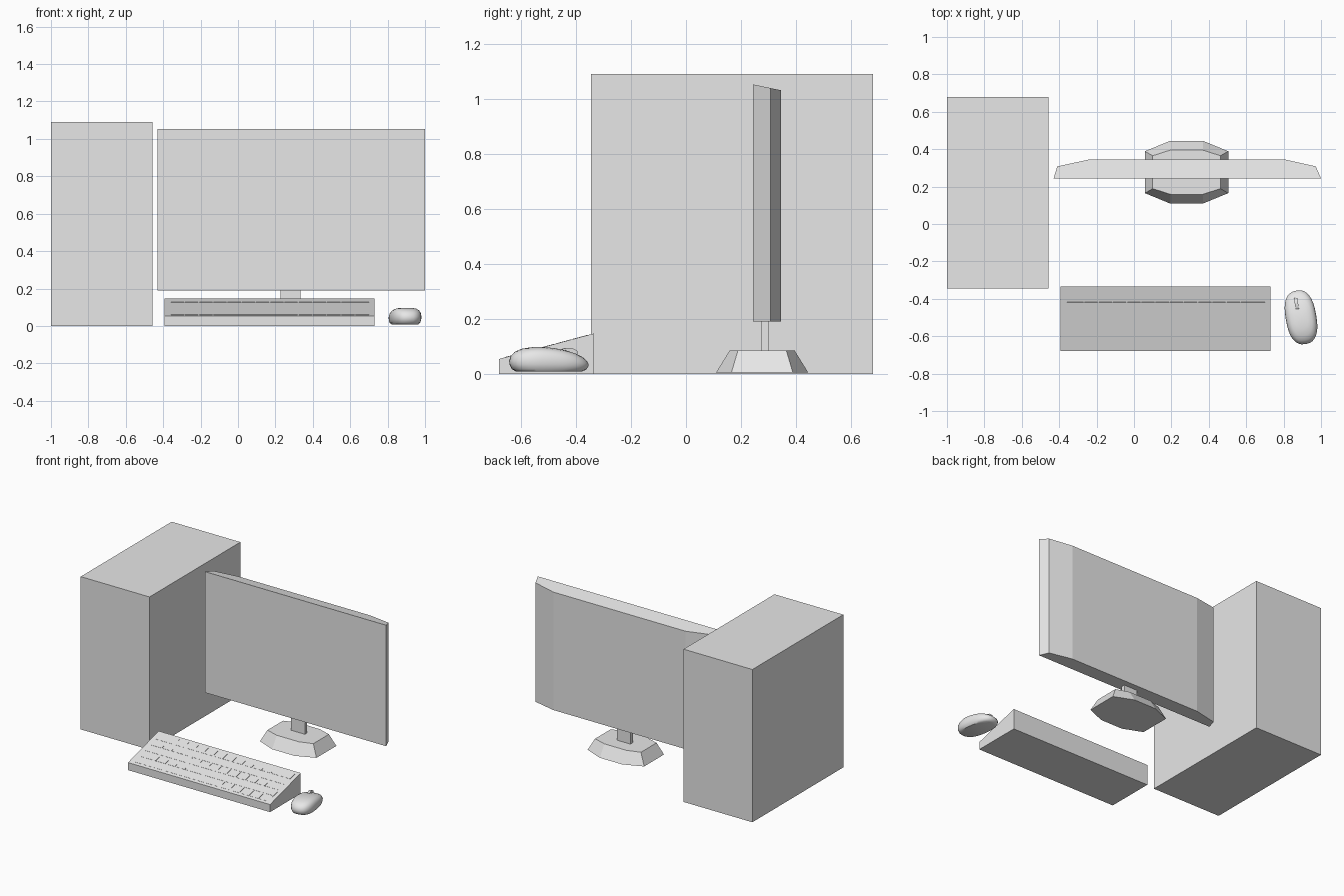
import bpy, bmesh, math
from mathutils import Matrix, Vector

cube = bpy.data.objects.get("Cube")
if cube:
    bpy.data.objects.remove(cube, do_unlink=True)

grey = bpy.data.materials.new("light_grey")
grey.use_nodes = True
COLOUR = (0.8, 0.8, 0.8, 1)
grey.diffuse_color = COLOUR
grey.node_tree.nodes["Principled BSDF"].inputs["Base Color"].default_value = COLOUR


def finish(name, bm, smooth=False):
    bmesh.ops.recalc_face_normals(bm, faces=bm.faces[:])
    mesh = bpy.data.meshes.new(name)
    bm.to_mesh(mesh)
    bm.free()
    mesh.materials.append(grey)
    obj = bpy.data.objects.new(name, mesh)
    bpy.context.collection.objects.link(obj)
    if smooth:
        bpy.ops.object.select_all(action='DESELECT')
        obj.select_set(True)
        bpy.context.view_layer.objects.active = obj
        bpy.ops.object.shade_smooth_by_angle(angle=math.radians(40))
    return obj


def add_box(bm, lo, hi, matrix=Matrix()):
    lo, hi = Vector(lo), Vector(hi)
    place = Matrix.Translation((lo + hi) / 2) @ Matrix.Diagonal((*(hi - lo), 1))
    bmesh.ops.create_cube(bm, size=1, matrix=matrix @ place)


def box(name, lo, hi):
    bm = bmesh.new()
    add_box(bm, lo, hi)
    return finish(name, bm)


def loft(name, rings, smooth=False):
    """Skin closed rings of equal length and cap both ends."""
    bm = bmesh.new()
    loops = [[bm.verts.new(p) for p in ring] for ring in rings]
    for a, b in zip(loops, loops[1:]):
        for i in range(len(a)):
            j = (i + 1) % len(a)
            bm.faces.new((a[i], a[j], b[j], b[i]))
    bm.faces.new(loops[0][::-1])
    bm.faces.new(loops[-1])
    return finish(name, bm, smooth)


# Computer case
box("computer_case", (-1, -0.345, 0), (-0.457, 0.68, 1.09))

# Monitor: flat front, chamfered back, top edge falling to the rear
plan = [(-0.43, 0.243), (1, 0.243), (0.972, 0.308),
        (0.806, 0.345), (-0.238, 0.345), (-0.41, 0.308)]
loft("monitor", [[(x, y, 0.19) for x, y in plan],
                 [(x, y, 1.053 - (y - 0.243) * 0.21) for x, y in plan]])
box("monitor_neck", (0.227, 0.275, 0.07), (0.335, 0.302, 0.2))


# Monitor base: tapered octagon
def octagon(hx, hy, cx, cy, z):
    quarter = [(hx, cy), (cx, hy)]
    pts = quarter + [(-x, y) for x, y in quarter[::-1]]
    pts += [(-x, -y) for x, y in pts]
    return [(0.281 + x, 0.277 + y, z) for x, y in pts]


loft("monitor_base", [octagon(0.223, 0.168, 0.087, 0.112, 0.004),
                      octagon(0.181, 0.118, 0.087, 0.088, 0.085)])

# Keyboard: wedge body
side = [(-0.68, 0), (-0.334, 0), (-0.334, 0.147), (-0.68, 0.054)]
loft("keyboard_body", [[(x, y, z) for y, z in side] for x in (-0.392, 0.729)])

# Keys: almost flush plates in staggered rows on the slope
slope = math.atan2(0.093, 0.346)
on_slope = Matrix.Translation((0, -0.68, 0.054)) @ Matrix.Rotation(slope, 4, 'X')
LEFT, RIGHT, PITCH, GAP = -0.365, 0.7, 0.076, 0.006
bm = bmesh.new()
for row in range(5):
    y = 0.022 + row * 0.064
    if row == 0:
        edges = [LEFT + PITCH * k for k in (0, 1, 2, 3, 9, 10, 11, 12, 13)]
    else:
        edges = [LEFT] + [LEFT + PITCH * (k + 0.25 * (4 - row)) for k in range(1, 13)]
    edges.append(RIGHT)
    for a, b in zip(edges, edges[1:]):
        add_box(bm, (a + GAP, y, -0.004), (b, y + 0.057, 0.001), on_slope)
finish("keyboard_keys", bm)

# Mouse: rounded rings under a hump that falls to the front
turn = Matrix.Translation((0.893, -0.499, 0)) @ Matrix.Rotation(math.radians(10), 4, 'Z')


def mouse_ring(scale, level, count=32):
    ring = []
    for i in range(count):
        a = 2 * math.pi * i / count
        c, s = math.cos(a), math.sin(a)
        x = 0.082 * scale * math.copysign(abs(c) ** 0.8, c)
        y = 0.145 * scale * math.copysign(abs(s) ** 0.8, s)
        top = 0.098 - 0.9 * (y + 0.055) ** 2
        ring.append(turn @ Vector((x, y, 0.008 + (top - 0.008) * level)))
    return ring


levels = [(0.82, 0), (0.93, 0.1), (0.99, 0.3), (1, 0.48), (0.96, 0.68),
          (0.86, 0.84), (0.68, 0.94), (0.42, 0.99), (0.12, 1)]
loft("mouse_body", [mouse_ring(s, t) for s, t in levels], smooth=True)

# Scroll wheel
bm = bmesh.new()
wheel = (turn @ Matrix.Translation((-0.011, 0.073, 0.077)) @ Matrix.Diagonal((1, 1, 0.5, 1))
         @ Matrix.Rotation(math.pi / 2, 4, 'Y'))
bmesh.ops.create_cone(bm, cap_ends=True, segments=20, radius1=0.034, radius2=0.034,
                      depth=0.018, matrix=wheel)
finish("mouse_scroll_wheel", bm, smooth=True)
